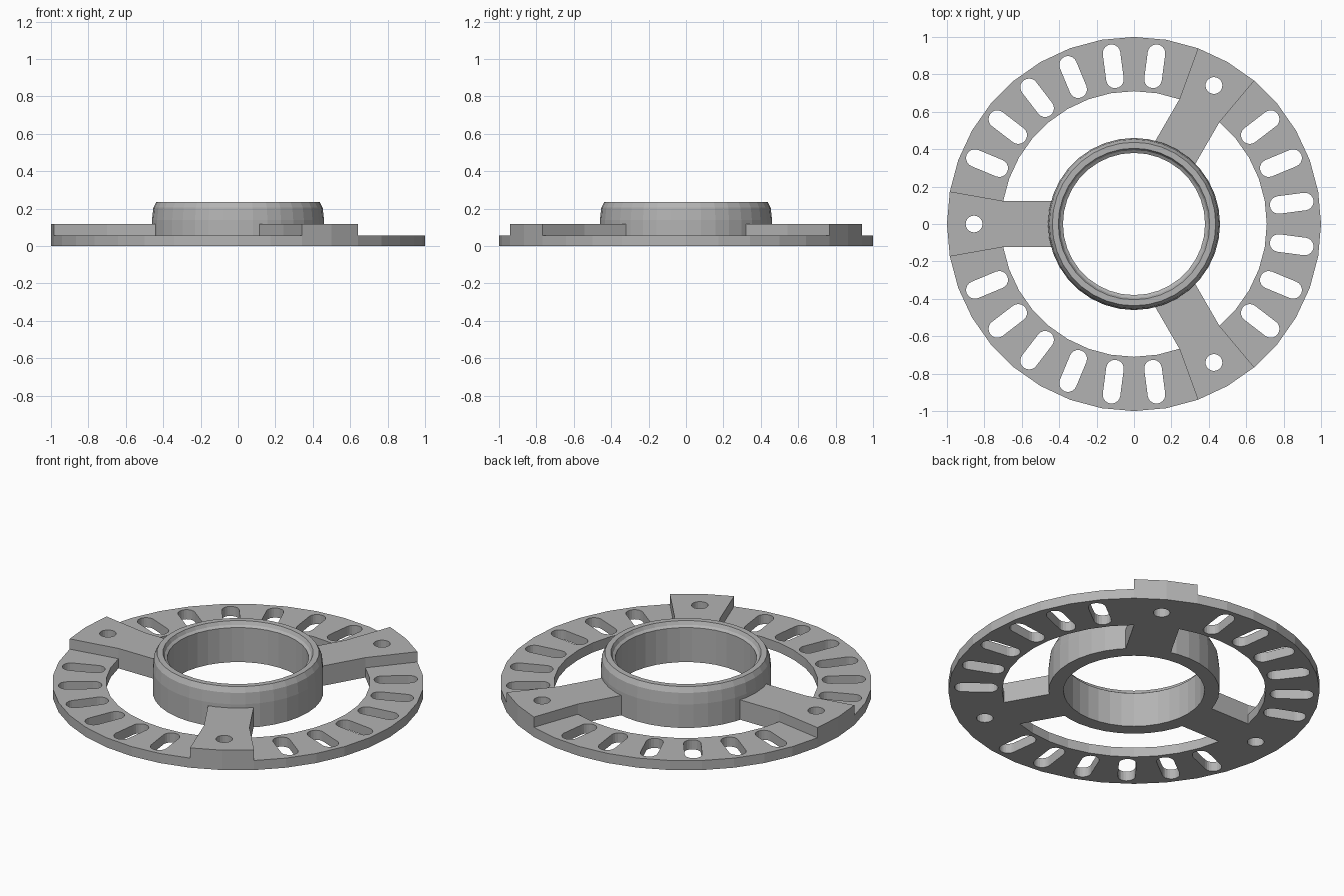
import bpy
import bmesh
from math import radians, cos, sin, pi

if "Cube" in bpy.data.objects:
    bpy.data.objects.remove(bpy.data.objects["Cube"], do_unlink=True)

SEGMENTS = 36
OUTER, INNER = 1.0, 0.71
PLATE_TOP, ARM_TOP = 0.057, 0.118

grey = bpy.data.materials.new("plain grey")
grey.use_nodes = True
colour = (0.45, 0.45, 0.45, 1)
grey.diffuse_color = colour
grey.node_tree.nodes["Principled BSDF"].inputs["Base Color"].default_value = colour


def polar(r, degrees):
    a = radians(degrees)
    return (r * cos(a), r * sin(a))


def turn(points, degrees):
    c, s = polar(1, degrees)
    return [(x * c - y * s, x * s + y * c) for x, y in points]


def add_prism(bm, outline, z0, z1):
    """Extrude a flat outline between two heights."""
    low = [bm.verts.new((x, y, z0)) for x, y in outline]
    high = [bm.verts.new((x, y, z1)) for x, y in outline]
    bm.faces.new(low[::-1])
    bm.faces.new(high)
    n = len(outline)
    for i in range(n):
        j = (i + 1) % n
        bm.faces.new((low[i], low[j], high[j], high[i]))


def make_object(name, bm):
    bmesh.ops.recalc_face_normals(bm, faces=bm.faces)
    mesh = bpy.data.meshes.new(name)
    bm.to_mesh(mesh)
    bm.free()
    mesh.materials.append(grey)
    ob = bpy.data.objects.new(name, mesh)
    bpy.context.collection.objects.link(ob)
    return ob


def cut_prism(name, outline, top, holes):
    """Make a prism pierced by vertical holes."""
    bm = bmesh.new()
    add_prism(bm, outline, 0, top)
    body = make_object(name, bm)
    bm = bmesh.new()
    for hole in holes:
        add_prism(bm, hole, -0.1, top + 0.1)
    cutter = make_object("hole_cutter", bm)
    cutter.hide_render = True
    mod = body.modifiers.new("holes", "BOOLEAN")
    mod.operation = "DIFFERENCE"
    mod.solver = "EXACT"
    mod.object = cutter
    bpy.context.view_layer.objects.active = body
    bpy.ops.object.modifier_apply(modifier=mod.name)
    bpy.data.objects.remove(cutter, do_unlink=True)


def slot(r0, r1, radius, steps=10):
    """Outline of a radial slot with round ends."""
    ends = []
    for centre, start in ((r1, -90), (r0, 90)):
        for i in range(steps + 1):
            x, y = polar(radius, start + 180 * i / steps)
            ends.append((centre + x, y))
    return ends


# Slotted rim sectors, between the arms
arc = range(-50, 51, 10)
sector = [polar(OUTER, a) for a in arc] + [polar(INNER, a) for a in reversed(arc)]
slots = [turn(slot(0.78, 0.921, 0.047), -37.5 + 15 * i) for i in range(6)]

# Thick arms, flaring out where they cross the rim
half = polar(INNER, 10)[1]
arm = [(0.43, -half), polar(INNER, -10), polar(OUTER, -10), (OUTER, 0),
       polar(OUTER, 10), polar(INNER, 10), (0.43, half)]
bolt_hole = [(0.855 + x, y) for x, y in (polar(0.045, 18 * i) for i in range(20))]

for i, place in enumerate(("right", "back", "front")):
    angle = 120 * i
    cut_prism("rim_sector_" + str(i + 1), turn(sector, angle), PLATE_TOP,
              [turn(s, angle) for s in slots])
    cut_prism("arm_" + str(i + 1), turn(arm, angle + 60), ARM_TOP,
              [turn(bolt_hole, angle + 60)])

# Central collar, turned from a closed profile with softened upper edges
profile = [(0.38, 0), (0.46, 0), (0.46, 0.14), (0.453, 0.205), (0.437, 0.235),
           (0.405, 0.235), (0.395, 0.215), (0.38, 0.205)]
bm = bmesh.new()
rings = [[bm.verts.new((*polar(r, 360 * k / SEGMENTS), z)) for r, z in profile]
         for k in range(SEGMENTS)]
for k in range(SEGMENTS):
    a, b = rings[k], rings[(k + 1) % SEGMENTS]
    for i in range(len(profile)):
        j = (i + 1) % len(profile)
        bm.faces.new((a[i], b[i], b[j], a[j]))
make_object("collar", bm)
